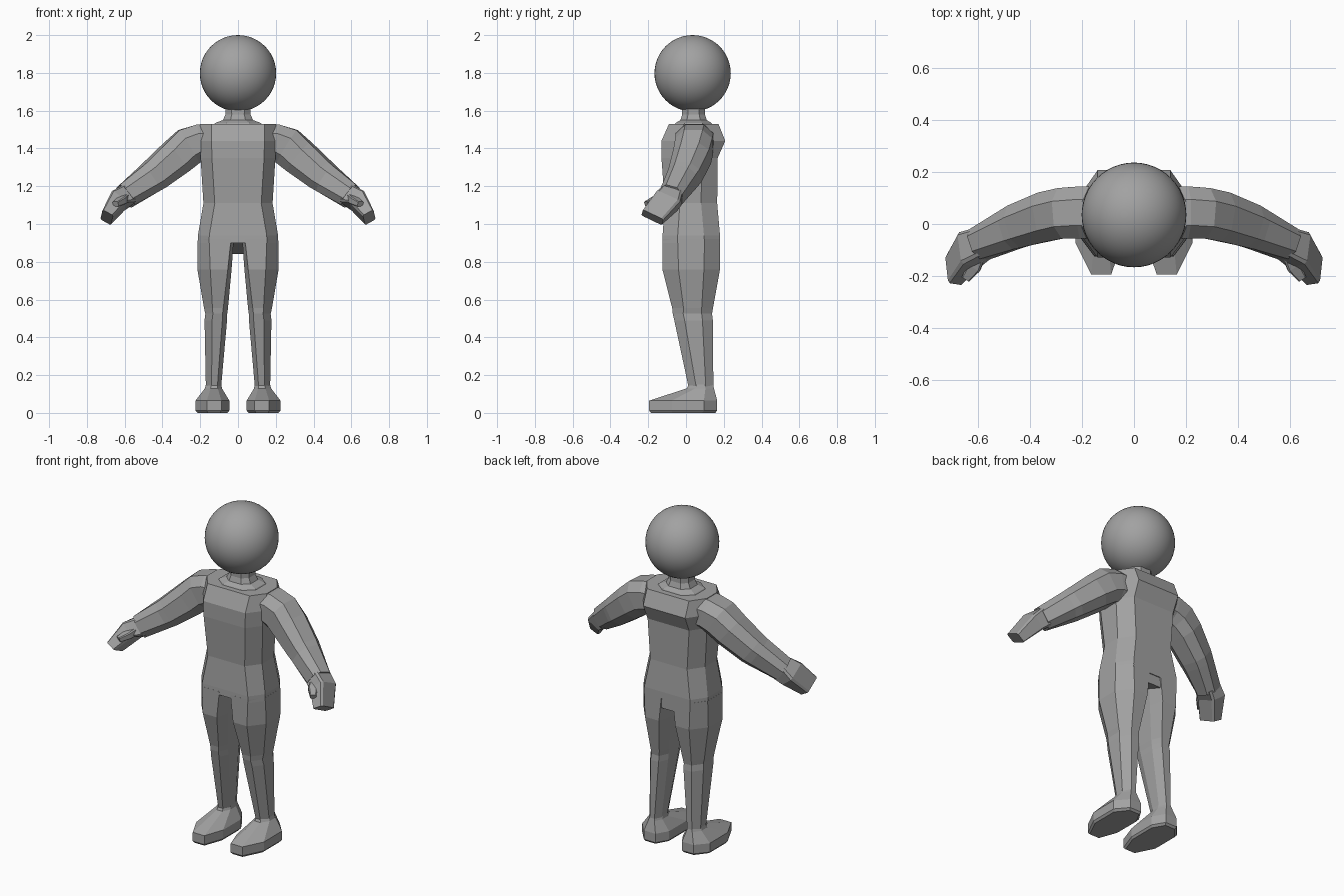
import bpy, bmesh, math
from mathutils import Vector

grey = bpy.data.materials.new("clay_grey")
grey.diffuse_color = (0.36, 0.36, 0.36, 1)


def loft(name, rings, mirror=False):
    """Skin a list of equal-length point rings and cap both ends."""
    bm = bmesh.new()
    loops = [[bm.verts.new(p) for p in ring] for ring in rings]
    n = len(loops[0])
    for a, b in zip(loops, loops[1:]):
        for i in range(n):
            j = (i + 1) % n
            bm.faces.new((a[i], a[j], b[j], b[i]))
    bm.faces.new(loops[0][::-1])
    bm.faces.new(loops[-1])
    bmesh.ops.recalc_face_normals(bm, faces=bm.faces[:])
    me = bpy.data.meshes.new(name)
    bm.to_mesh(me)
    bm.free()
    me.materials.append(grey)
    ob = bpy.data.objects.new(name, me)
    bpy.context.collection.objects.link(ob)
    if mirror:
        ob.modifiers.new("Mirror", 'MIRROR')
    return ob


def octagon(z, x0, x1, y0, y1, cin, cout, cf, cb):
    """Level ring: box x0..x1, y0..y1 with chamfered corners."""
    return [(x0 + cin, y0, z), (x1 - cout, y0, z), (x1, y0 + cf, z), (x1, y1 - cb, z),
            (x1 - cout, y1, z), (x0 + cin, y1, z), (x0, y1 - cb, z), (x0, y0 + cf, z)]


# Torso: height, half width, front, back
torso = [(0.90, 0.213, -0.125, 0.18), (0.94, 0.212, -0.124, 0.18),
         (1.11, 0.183, -0.112, 0.165), (1.35, 0.198, -0.13, 0.168),
         (1.44, 0.20, -0.13, 0.208), (1.53, 0.20, -0.09, 0.172)]
loft("torso", [octagon(z, -w, w, f, b, 0.06, 0.06, 0.08, 0.085) for z, w, f, b in torso])

# Neck with flared collar
neck = [(1.515, 0.135, 0.105), (1.535, 0.12, 0.095), (1.55, 0.08, 0.07),
        (1.58, 0.066, 0.06), (1.64, 0.068, 0.06)]
loft("neck", [octagon(z, -w, w, 0.04 - d, 0.04 + d, w * .5, w * .5, d * .5, d * .5)
              for z, w, d in neck])

# Head
bpy.ops.mesh.primitive_uv_sphere_add(segments=48, ring_count=24, radius=0.202,
                                     location=(0, 0.035, 1.798))
head = bpy.context.object
head.name = "head"
head.data.materials.append(grey)
bpy.ops.object.shade_smooth()

# Legs: height, inner x, outer x, front, back, inner chamfer, outer chamfer, depth chamfer
legs = [(0.13, 0.09, 0.17, 0.015, 0.145, 0.02, 0.03, 0.04),
        (0.49, 0.058, 0.177, -0.062, 0.142, 0.025, 0.04, 0.055),
        (0.525, 0.057, 0.173, -0.07, 0.138, 0.025, 0.04, 0.055),
        (0.555, 0.053, 0.18, -0.073, 0.143, 0.025, 0.045, 0.06),
        (0.76, 0.034, 0.215, -0.125, 0.18, 0.02, 0.068, 0.085),
        (0.92, 0.022, 0.213, -0.125, 0.18, 0.015, 0.06, 0.082)]
loft("legs", [octagon(z, a, b, f, k, ci, co, c, c) for z, a, b, f, k, ci, co, c in legs], True)

# Crotch wedge, sloping down to the back
loft("crotch", [[(x, -0.12, 0.92), (x, 0.175, 0.84), (x, 0.175, 0.95), (x, -0.12, 0.95)]
                for x in (-0.042, 0.042)])

# Feet: sole, side wall, then instep rising to the ankle
loft("feet", [octagon(0.0, 0.055, 0.215, -0.185, 0.155, 0.04, 0.055, 0.11, 0.07),
              octagon(0.012, 0.046, 0.225, -0.195, 0.165, 0.042, 0.06, 0.12, 0.07),
              octagon(0.065, 0.046, 0.225, -0.195, 0.165, 0.042, 0.06, 0.12, 0.07),
              octagon(0.13, 0.085, 0.175, 0.005, 0.148, 0.022, 0.03, 0.045, 0.045),
              octagon(0.16, 0.09, 0.168, 0.02, 0.14, 0.022, 0.03, 0.045, 0.045)], True)


def limb(name, stations, k):
    """Loft octagons along a path: centre, width axis, half width, half thickness."""
    pts = [Vector(s[0]) for s in stations]
    rings = []
    for i, (c, v, hw, ht) in enumerate(stations):
        d = (pts[min(i + 1, len(pts) - 1)] - pts[max(i - 1, 0)]).normalized()
        v = Vector(v).normalized()
        u = d.cross(v).normalized()
        shape = [(1, -k), (1, k), (k, 1), (-k, 1), (-1, k), (-1, -k), (-k, -1), (k, -1)]
        rings.append([pts[i] + v * hw * a + u * ht * b for a, b in shape])
    return loft(name, rings, True)


# Arms ending in flat mitten hands
limb("arms", [((0.14, 0.045, 1.435), (0, 1, 0), 0.10, 0.093),
              ((0.20, 0.045, 1.432), (0, 1, 0), 0.10, 0.096),
              ((0.26, 0.043, 1.41), (0.08, 1, 0), 0.098, 0.102),
              ((0.325, 0.032, 1.355), (0.18, 1, 0), 0.096, 0.096),
              ((0.44, -0.005, 1.26), (0.28, 0.95, -0.05), 0.085, 0.084),
              ((0.47, -0.018, 1.238), (0.3, 0.95, -0.08), 0.080, 0.080),
              ((0.595, -0.078, 1.147), (0.3, 0.9, -0.25), 0.063, 0.066)], 0.5)
limb("hands", [((0.58, -0.07, 1.155), (0.3, 0.9, -0.25), 0.055, 0.056),
               ((0.635, -0.10, 1.122), (0.12, 0.9, -0.4), 0.068, 0.050),
               ((0.695, -0.178, 1.035), (0.1, 0.9, -0.43), 0.06, 0.032)], 0.8)

# Thumbs
limb("thumbs", [((0.60, -0.12, 1.14), (0.8, 0.5, 0), 0.028, 0.022),
                ((0.615, -0.165, 1.125), (0.8, 0.5, 0), 0.026, 0.02),
                ((0.648, -0.21, 1.105), (0.8, 0.5, 0), 0.017, 0.014)], 0.75)
